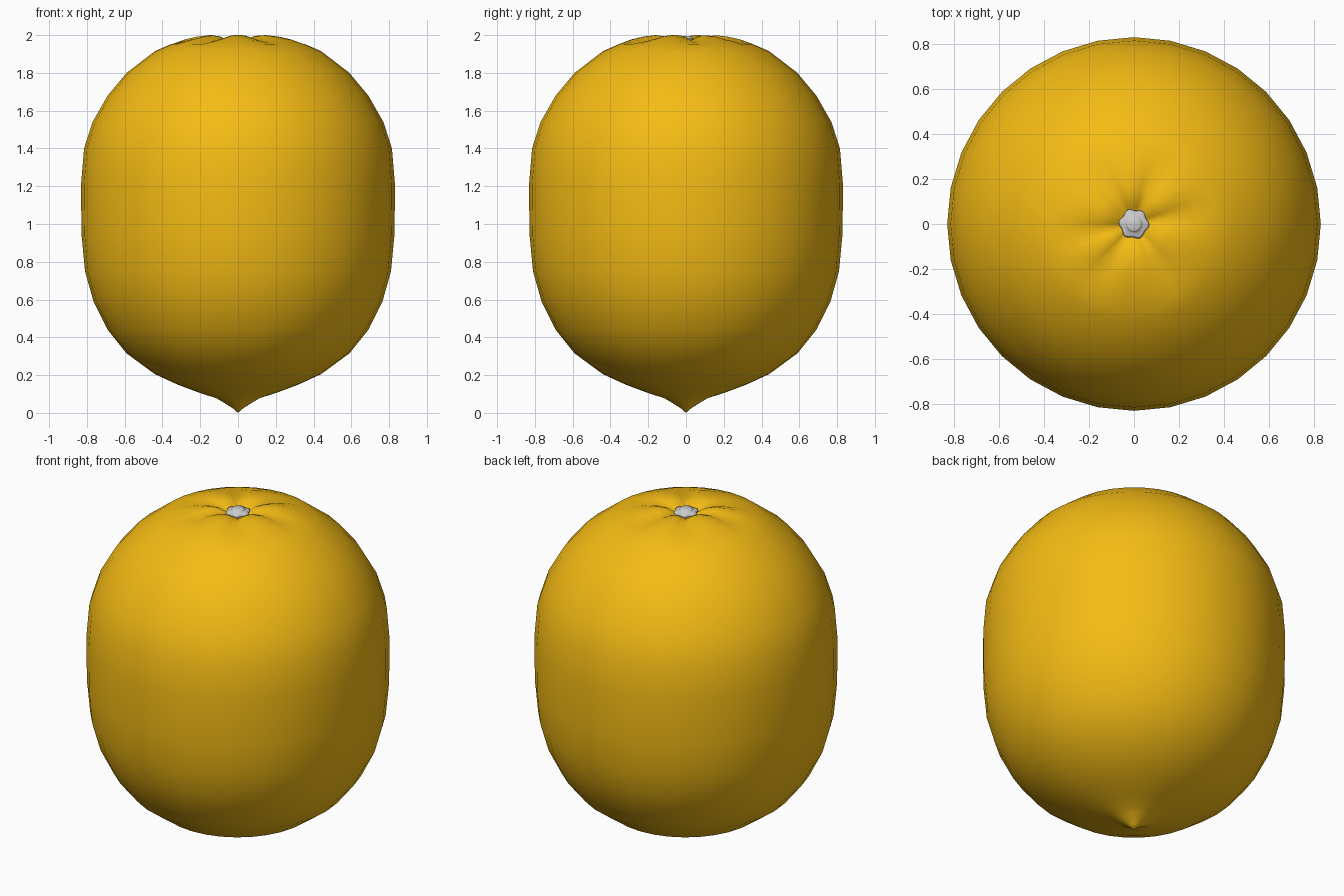
import bpy, bmesh, math

if "Cube" in bpy.data.objects:
    bpy.data.objects.remove(bpy.data.objects["Cube"])

SEG = 32


def lathe(name, profile, shape, bottom, top):
    """Revolve (r, z) rings, bent by shape(r, z, angle), closed with pole points."""
    bm = bmesh.new()
    rings = []
    for r, z in profile:
        ring = []
        for i in range(SEG):
            a = 2 * math.pi * i / SEG
            rr, zz = shape(r, z, a)
            ring.append(bm.verts.new((rr * math.cos(a), rr * math.sin(a), zz)))
        rings.append(ring)
    lo, hi = bm.verts.new((0, 0, bottom)), bm.verts.new((0, 0, top))
    for i in range(SEG):
        j = (i + 1) % SEG
        for a, b in zip(rings, rings[1:]):
            bm.faces.new((a[i], a[j], b[j], b[i]))
        bm.faces.new((lo, rings[0][j], rings[0][i]))
        bm.faces.new((hi, rings[-1][i], rings[-1][j]))
    bmesh.ops.recalc_face_normals(bm, faces=bm.faces)
    mesh = bpy.data.meshes.new(name)
    bm.to_mesh(mesh)
    bm.free()
    mesh.shade_smooth()
    obj = bpy.data.objects.new(name, mesh)
    bpy.context.collection.objects.link(obj)
    return obj


# Fruit skin: barrel body, pointed tip below, puckered dimple above
GROOVES = [math.radians(d) for d in (11, 68, 124, 191, 236, 304)]


def pucker(r, z, a):
    if z < 1.9 or r > 0.36:
        return r, z
    near = min(abs((a - g + math.pi) % (2 * math.pi) - math.pi) for g in GROOVES)
    depth = 0.026 * math.exp(-(near / 0.22) ** 2)
    fade = math.sin(math.pi * min(1, max(0, (0.36 - r) / 0.34))) ** 0.8
    return r, z - depth * fade


body = [(0.025, 0.022), (0.06, 0.045), (0.085, 0.06), (0.115, 0.078), (0.2, 0.105),
        (0.32, 0.15), (0.44, 0.205), (0.59, 0.315), (0.69, 0.44), (0.765, 0.59),
        (0.81, 0.75), (0.828, 0.94), (0.83, 1.08), (0.83, 1.22), (0.815, 1.4),
        (0.77, 1.54), (0.69, 1.68), (0.59, 1.8), (0.44, 1.915), (0.36, 1.95),
        (0.29, 1.977), (0.22, 1.993), (0.16, 2.0), (0.11, 1.993), (0.075, 1.975),
        (0.04, 1.955)]
fruit = lathe("fruit_skin", body, pucker, 0.0, 1.945)
mat = bpy.data.materials.new("yellow_skin")
mat.diffuse_color = (0.91, 0.5, 0.007, 1)
mat.use_nodes = True
mat.node_tree.nodes["Principled BSDF"].inputs["Base Color"].default_value = mat.diffuse_color
fruit.data.materials.append(mat)


# Calyx: small lobed cap with a stem nub in the dimple
def lobes(r, z, a):
    k = 1 + 0.08 * math.cos(6 * a + 0.6) if r > 0.045 else 1
    return r * k, z


cap = [(0.05, 1.95), (0.064, 1.965), (0.063, 1.975), (0.052, 1.981), (0.038, 1.979),
       (0.034, 1.99), (0.028, 1.994)]
lathe("stem_cap", cap, lobes, 1.945, 1.992)
